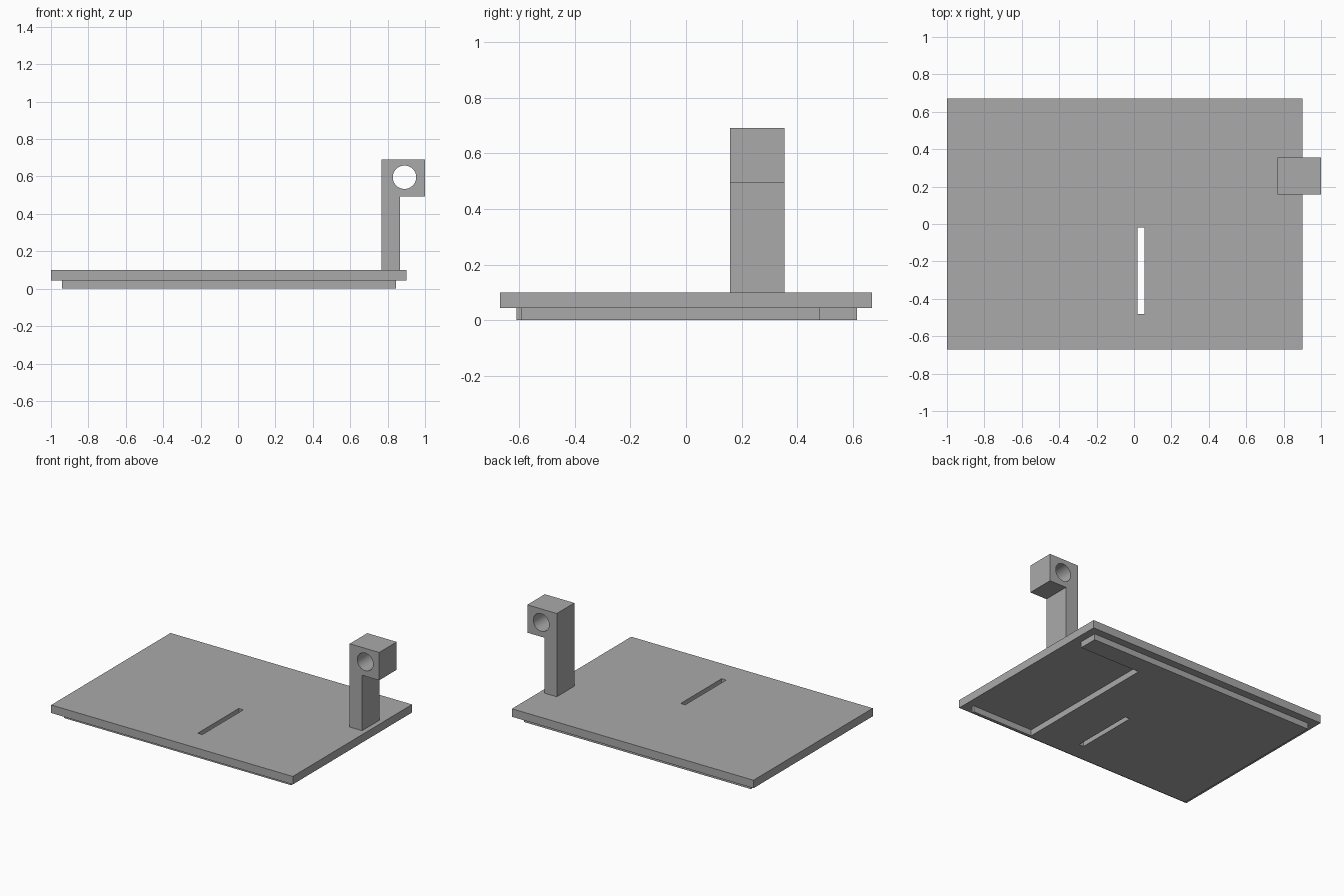
import bpy
import bmesh
import math
from mathutils import Matrix, Vector

if "Cube" in bpy.data.objects:
    bpy.data.objects.remove(bpy.data.objects["Cube"])

grey = bpy.data.materials.new("plain grey")
grey.use_nodes = True
colour = (0.4, 0.4, 0.4, 1)
grey.diffuse_color = colour
grey.node_tree.nodes["Principled BSDF"].inputs["Base Color"].default_value = colour


def extrude(name, outline, axis, start, end):
    """Prism from a 2D outline: (x, y) along z, or (x, z) along y."""
    def place(u, v, w):
        return (u, v, w) if axis == "Z" else (u, w, v)
    bm = bmesh.new()
    face = bm.faces.new([bm.verts.new(place(u, v, start)) for u, v in outline])
    grown = bmesh.ops.extrude_face_region(bm, geom=[face])["geom"]
    verts = [g for g in grown if isinstance(g, bmesh.types.BMVert)]
    bmesh.ops.translate(bm, verts=verts, vec=Vector(place(0, 0, end - start)))
    bmesh.ops.recalc_face_normals(bm, faces=bm.faces)
    mesh = bpy.data.meshes.new(name)
    bm.to_mesh(mesh)
    bm.free()
    mesh.materials.append(grey)
    obj = bpy.data.objects.new(name, mesh)
    bpy.context.collection.objects.link(obj)
    return obj


def rectangle(x0, x1, y0, y1):
    return [(x0, y0), (x1, y0), (x1, y1), (x0, y1)]


def cut(obj, cutter):
    """Subtract the cutter and apply the result."""
    mod = obj.modifiers.new("cut", "BOOLEAN")
    mod.operation = "DIFFERENCE"
    mod.solver = "EXACT"
    mod.object = cutter
    bpy.context.view_layer.objects.active = obj
    bpy.ops.object.modifier_apply(modifier=mod.name)


# Base plate
PLATE_BOTTOM, PLATE_TOP = 0.043, 0.10
plate = extrude("base_plate", rectangle(-1, 0.90, -0.67, 0.67), "Z", PLATE_BOTTOM, PLATE_TOP)

# Raised pad underneath, with a back rail and a thin front rail
left, inner, right = -0.94, 0.365, 0.845
pad_outline = [(left, -0.61), (right, -0.61), (right, -0.59), (inner, -0.59),
               (inner, 0.48), (right, 0.48), (right, 0.615), (left, 0.615)]
pad = extrude("underside_pad", pad_outline, "Z", 0, PLATE_BOTTOM)

# Long slot through plate and pad
slot = extrude("slot_cutter", rectangle(0.02, 0.056, -0.48, -0.02), "Z", -0.1, 0.2)
for part in (plate, pad):
    cut(part, slot)

# Post with an overhanging head
post_outline = [(0.768, PLATE_TOP), (0.866, PLATE_TOP), (0.866, 0.494),
                (1, 0.494), (1, 0.692), (0.768, 0.692)]
post = extrude("post", post_outline, "Y", 0.158, 0.355)

# Round hole through the head
angles = [math.tau * i / 48 for i in range(48)]
circle = [(0.89 + 0.0625 * math.cos(a), 0.596 + 0.0625 * math.sin(a)) for a in angles]
bore = extrude("bore_cutter", circle, "Y", 0, 0.5)
cut(post, bore)

for cutter in (slot, bore):
    bpy.data.objects.remove(cutter)

# Smooth bore, sharp edges elsewhere
bpy.ops.object.select_all(action="DESELECT")
post.select_set(True)
bpy.context.view_layer.objects.active = post
bpy.ops.object.shade_smooth_by_angle(angle=math.radians(30))
